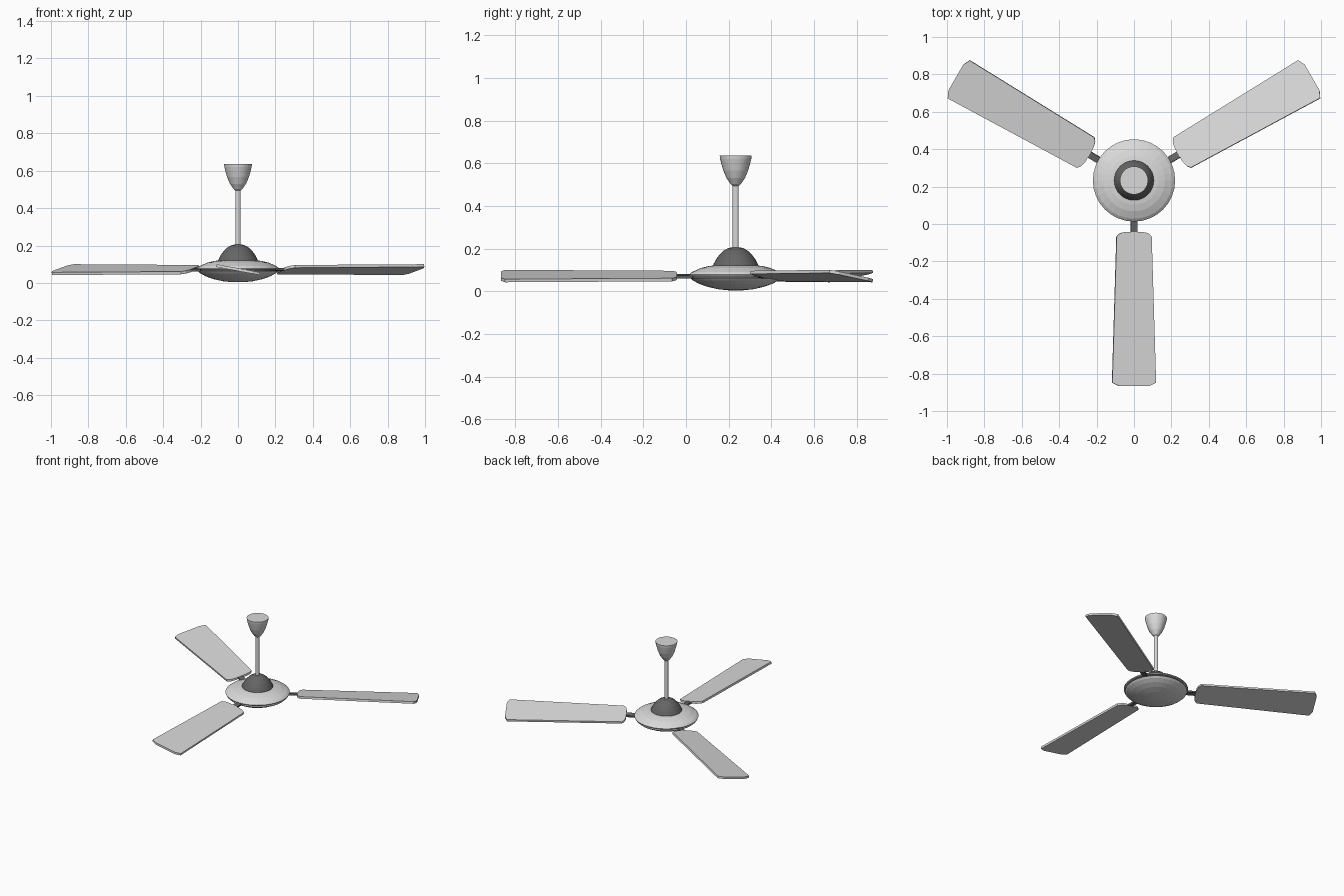
import bpy, bmesh, math
from mathutils import Matrix

if "Cube" in bpy.data.objects:
    bpy.data.objects.remove(bpy.data.objects["Cube"])

CY = 0.233          # fan axis position along y
SEG = 32


def material(name, v):
    m = bpy.data.materials.new(name)
    m.diffuse_color = (v, v, v, 1)
    m.use_nodes = True
    m.node_tree.nodes["Principled BSDF"].inputs["Base Color"].default_value = m.diffuse_color
    return m


LIGHT = material("light_grey", 0.70)
DARK = material("dark_grey", 0.13)


def finish(bm, name, mat):
    bmesh.ops.recalc_face_normals(bm, faces=bm.faces)
    me = bpy.data.meshes.new(name)
    bm.to_mesh(me)
    bm.free()
    me.materials.append(mat)
    ob = bpy.data.objects.new(name, me)
    bpy.context.collection.objects.link(ob)
    return ob


def lathe(name, profile, mat, seg=SEG):
    """Closed solid turned around the fan axis from (radius, z) pairs."""
    bm = bmesh.new()
    rings = []
    for r, z in profile:
        rings.append([bm.verts.new((r * math.cos(2 * math.pi * i / seg),
                                    CY + r * math.sin(2 * math.pi * i / seg), z))
                      for i in range(seg)])
    for a, b in zip(rings, rings[1:]):
        for i in range(seg):
            j = (i + 1) % seg
            bm.faces.new((a[i], a[j], b[j], b[i]))
    bm.faces.new(rings[0])
    bm.faces.new(rings[-1])
    return finish(bm, name, mat)


def plate(name, outline, z, thick, tilt, angle, mat):
    """Flat plate from an (radial, tangential) outline, pitched and swung round the axis."""
    bm = bmesh.new()
    f = bm.faces.new([bm.verts.new((r, t, -thick / 2)) for r, t in outline])
    ext = bmesh.ops.extrude_face_region(bm, geom=[f])["geom"]
    bmesh.ops.translate(bm, vec=(0, 0, thick),
                        verts=[v for v in ext if isinstance(v, bmesh.types.BMVert)])
    m = (Matrix.Translation((0, CY, z)) @ Matrix.Rotation(angle, 4, 'Z')
         @ Matrix.Rotation(tilt, 4, 'X'))
    bmesh.ops.transform(bm, matrix=m, verts=bm.verts)
    return finish(bm, name, mat)


# Motor housing: lower bowl, recessed dark band, upper shell
lathe("lower_bowl", [(0.03, 0.004), (0.08, 0.009), (0.13, 0.02), (0.17, 0.034),
                     (0.20, 0.05), (0.212, 0.061), (0.205, 0.065)], LIGHT)
lathe("motor_band", [(0.204, 0.062), (0.204, 0.08)], DARK)
lathe("upper_shell", [(0.218, 0.072), (0.22, 0.078), (0.205, 0.09), (0.165, 0.108),
                      (0.13, 0.117), (0.10, 0.121)], LIGHT)

# Dark dome over the motor
lathe("motor_dome", [(0.108, 0.112), (0.105, 0.125), (0.093, 0.148), (0.077, 0.17),
                     (0.056, 0.19), (0.035, 0.202), (0.015, 0.206)], DARK)

# Down rod and ceiling canopy
lathe("down_rod", [(0.014, 0.19), (0.014, 0.51)], LIGHT, 16)
lathe("ceiling_canopy", [(0.014, 0.494), (0.024, 0.502), (0.043, 0.53), (0.058, 0.565),
                         (0.068, 0.60), (0.073, 0.62), (0.075, 0.636)], LIGHT)

# Three pitched blades with their arms
half = [(0.275, 0.045), (0.282, 0.075), (0.298, 0.095), (1.082, 0.119), (1.10, 0.08)]
blade = half + [(r, -t) for r, t in reversed(half)]
arm = [(0.19, -0.018), (0.31, -0.018), (0.31, 0.018), (0.19, 0.018)]
TILT = math.radians(-10.5)
for k in range(3):
    a = math.radians(-90 + 120 * k)
    plate(f"blade_{k + 1}", blade, 0.071, 0.015, TILT, a, LIGHT)
    plate(f"blade_arm_{k + 1}", arm, 0.070, 0.013, TILT, a, DARK)
